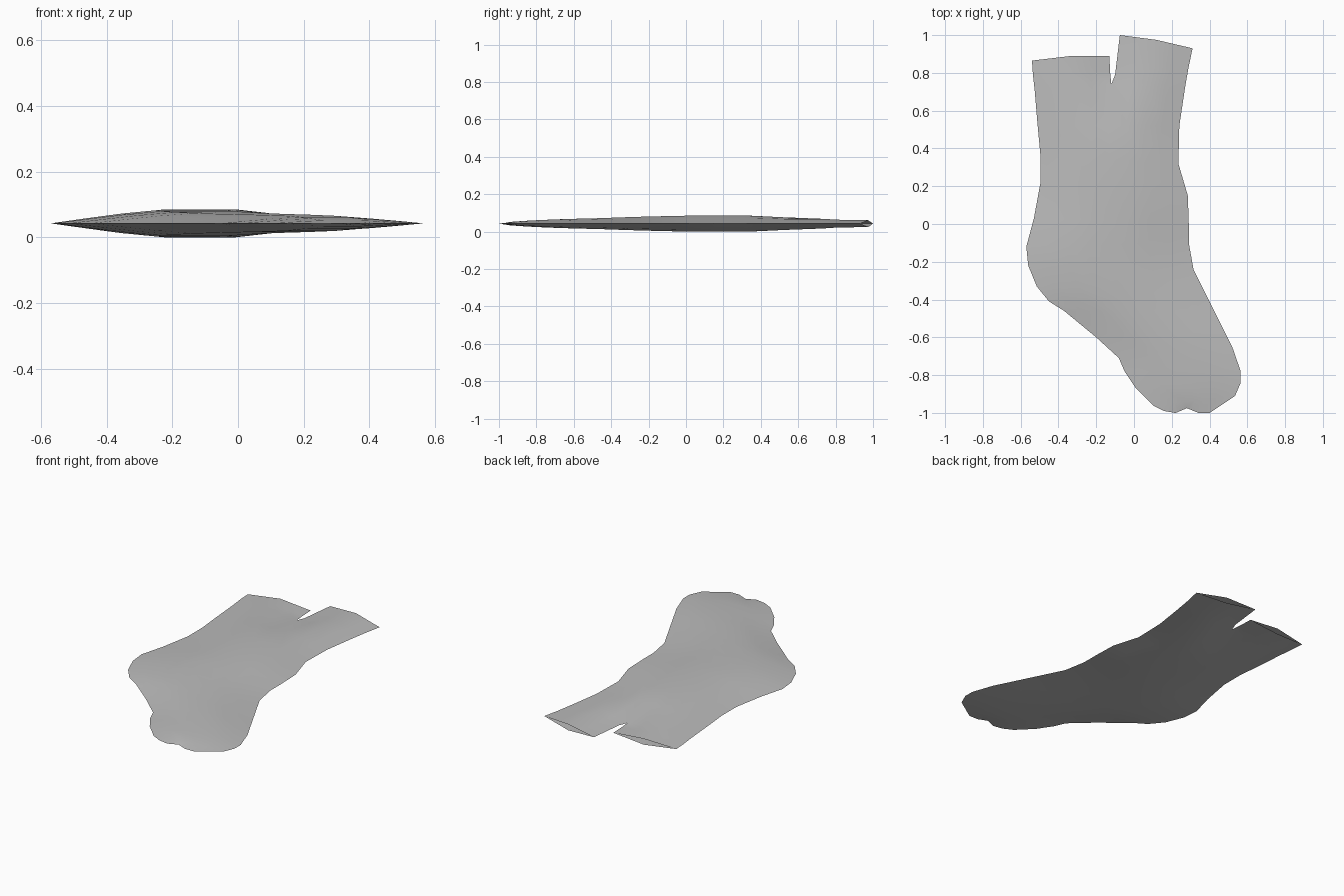
import bpy, bmesh
from mathutils import Vector

cube = bpy.data.objects.get("Cube")
if cube:
    bpy.data.objects.remove(cube)

MID = 0.0425                              # height of the side seam
STEPS = (0, 0.25, 0.5, 0.75, 1)           # positions from side seam to centre
DOME = (0, 0.38, 0.74, 1, 1)              # leg and foot section, seam to centre
PANEL = (0, 0.5, 1, 0.5, 0)               # section beside the cuff slit

# Leg and foot rows: left x, y, right x, y, puff
BODY = [
    (-.51, .52, .24, .52, .034), (-.495, .36, .235, .32, .0425),
    (-.495, .22, .285, .15, .0425), (-.53, .03, .29, 0, .0425),
    (-.57, -.12, .29, -.1, .04), (-.56, -.22, .315, -.24, .037),
    (-.515, -.33, .355, -.32, .034), (-.45, -.41, .4, -.41, .031),
    (-.37, -.46, .43, -.47, .029), (-.2, -.6, .48, -.57, .026),
    (-.08, -.71, .52, -.65, .023), (-.05, -.78, .565, -.78, .019),
    (.01, -.87, .565, -.84, .015), (.1, -.96, .535, -.91, .009),
]


def half(side, centre, puff, section, bow=0):
    """Points from the side seam to the centre as (x, y, puff)."""
    a, b = Vector(side), Vector(centre)
    points = []
    for t, s, p in zip(STEPS, section, PANEL):
        x, y = a.lerp(b, t)
        points.append((x, y + bow * p, puff * s))
    return points


# Cuff, split by the slit
rows = [
    (half((-.54, .865), (-.13, .89), .018, PANEL, .012),
     half((.31, .93), (-.075, 1), .018, PANEL, .01)),
    (half((-.535, .79), (-.127, .81), .021, PANEL),
     half((.287, .82), (-.1, .79), .021, PANEL)),
    (half((-.525, .7), (-.12, .74), .026, PANEL),
     half((.27, .72), (-.12, .74), .026, PANEL)),
]
# Leg, heel and foot
for lx, ly, rx, ry, puff in BODY:
    centre = ((lx + rx) / 2, (ly + ry) / 2)
    rows.append((half((lx, ly), centre, puff, DOME),
                 half((rx, ry), centre, puff, DOME)))
# Toe edge with a shallow dip
rows.append((half((.16, -.99), (.28, -.975), 0, DOME, -.018),
             half((.4, -1), (.28, -.975), 0, DOME, -.012)))

# Upper and lower sheets, sewn along the outline and open at the cuff
bm = bmesh.new()
for sheet in (1, -1):
    for side in (0, 1):
        grid = [[bm.verts.new((x, y, MID + sheet * h)) for x, y, h in row[side]]
                for row in rows]
        for upper, lower in zip(grid, grid[1:]):
            for i in range(len(STEPS) - 1):
                quad = [upper[i], lower[i], lower[i + 1], upper[i + 1]]
                if (sheet == 1) == (side == 1):
                    quad.reverse()
                bm.faces.new(quad)
bmesh.ops.remove_doubles(bm, verts=bm.verts, dist=0.0005)

# Smooth sheets with a crisp seam
for face in bm.faces:
    face.smooth = True
for edge in bm.edges:
    edge.smooth = not all(abs(v.co.z - MID) < 0.0005 for v in edge.verts)

mesh = bpy.data.meshes.new("sock")
bm.to_mesh(mesh)
bm.free()
sock = bpy.data.objects.new("sock", mesh)
bpy.context.collection.objects.link(sock)

grey = bpy.data.materials.new("grey_knit")
grey.use_nodes = True
colour = (0.5, 0.5, 0.5, 1)
grey.diffuse_color = colour
grey.node_tree.nodes["Principled BSDF"].inputs["Base Color"].default_value = colour
mesh.materials.append(grey)
